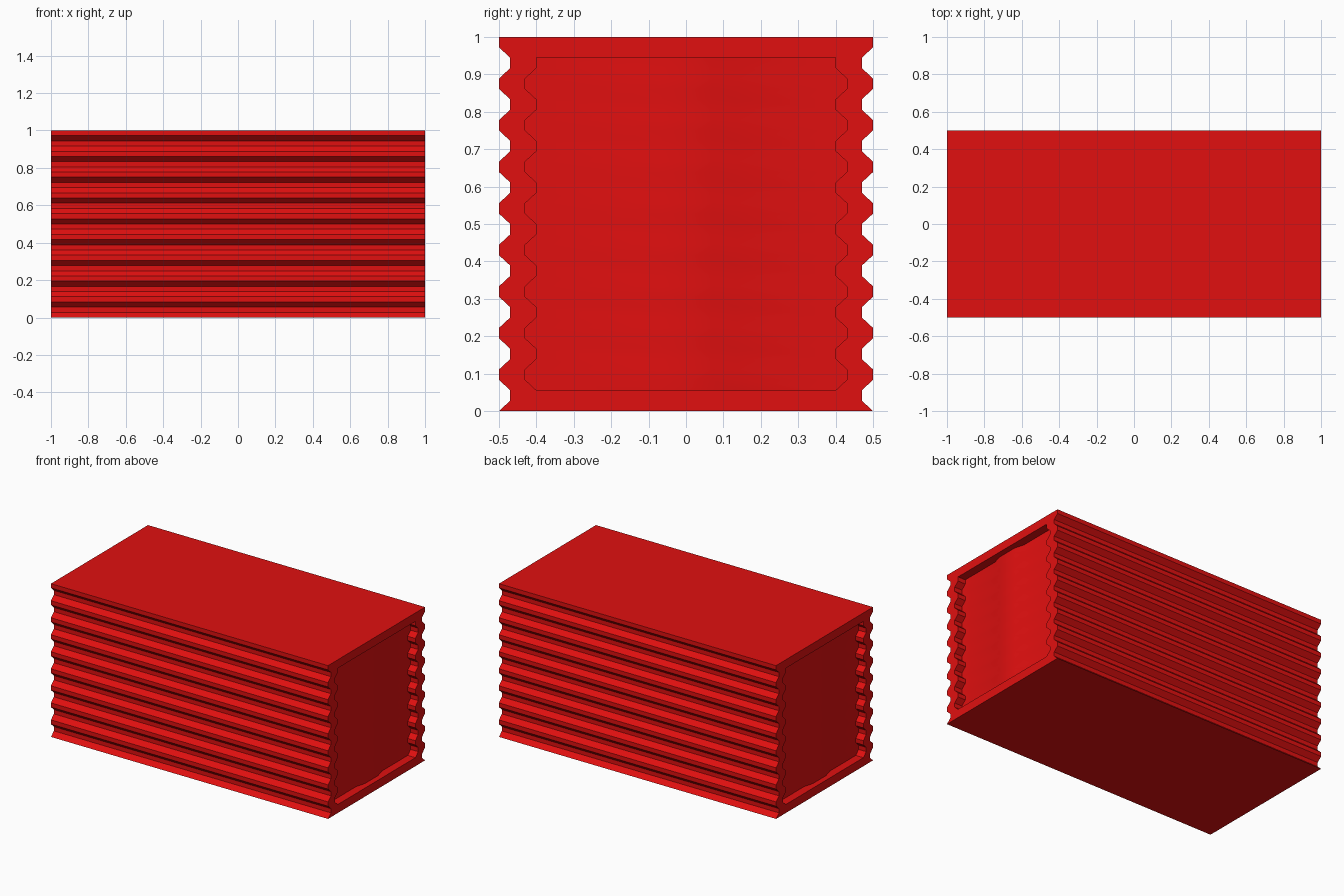
import bpy
import bmesh

cube = bpy.data.objects.get("Cube")
if cube:
    bpy.data.objects.remove(cube, do_unlink=True)

HALF_LENGTH = 1.0
STEPS = 36                # height divisions; four make one corrugation
FIRST, LAST = 2, 34       # divisions spanned by the end panels
RIM = 0.07                # width of the end frame
RECESS = 0.055            # depth of the end panels
RIDGE = 0.018             # height of the raised rib on each end panel
COLUMNS = [(-1, 0), (-1 / 3, 0), (-1 / 6, RIDGE), (1 / 6, RIDGE), (1 / 3, 0), (1, 0)]

red = bpy.data.materials.new("container_red")
red.use_nodes = True
colour = (0.75, 0.005, 0.005, 1)
red.diffuse_color = colour
red.node_tree.nodes["Principled BSDF"].inputs["Base Color"].default_value = colour


def height(k):
    return 1 - k / STEPS


def half_width(k):
    return 0.5 if k % 4 < 2 else 0.47


def make_object(name, bm):
    bmesh.ops.recalc_face_normals(bm, faces=bm.faces)
    mesh = bpy.data.meshes.new(name)
    bm.to_mesh(mesh)
    bm.free()
    mesh.materials.append(red)
    obj = bpy.data.objects.new(name, mesh)
    bpy.context.collection.objects.link(obj)
    bpy.ops.object.select_all(action="DESELECT")
    obj.select_set(True)
    bpy.context.view_layer.objects.active = obj
    bpy.ops.object.shade_smooth_by_angle(angle=0.52)


bm = bmesh.new()


def column(x, side, ks, inset=0.0):
    return {k: bm.verts.new((x, side * (half_width(k) - inset), height(k))) for k in ks}


# Corrugated side walls, roof and floor
outer = {(e, s): column(e * HALF_LENGTH, s, range(STEPS + 1)) for e in (-1, 1) for s in (-1, 1)}
for s in (-1, 1):
    a, b = outer[-1, s], outer[1, s]
    for k in range(STEPS):
        bm.faces.new((a[k], b[k], b[k + 1], a[k + 1]))
for k in (0, STEPS):
    bm.faces.new([outer[key][k] for key in ((-1, -1), (1, -1), (1, 1), (-1, 1))])

panel_rows = range(FIRST, LAST + 1)
for e in (-1, 1):
    # End frame around the recess
    inner = {s: column(e * HALF_LENGTH, s, panel_rows, RIM) for s in (-1, 1)}
    for s in (-1, 1):
        o, i = outer[e, s], inner[s]
        for k in range(FIRST, LAST):
            bm.faces.new((o[k], i[k], i[k + 1], o[k + 1]))
    for edge, rows in ((FIRST, range(FIRST + 1)), (LAST, range(STEPS, LAST - 1, -1))):
        loop = [outer[e, -1][k] for k in rows] + [inner[-1][edge], inner[1][edge]]
        bm.faces.new(loop + [outer[e, 1][k] for k in reversed(rows)])

    # Recessed panel with a raised vertical rib
    grid = {}
    for c, (t, rise) in enumerate(COLUMNS):
        for k in panel_rows:
            x = e * (HALF_LENGTH - RECESS + rise)
            grid[c, k] = bm.verts.new((x, t * (half_width(k) - RIM), height(k)))
    last = len(COLUMNS) - 1
    for c in range(last):
        for k in range(FIRST, LAST):
            bm.faces.new((grid[c, k], grid[c + 1, k], grid[c + 1, k + 1], grid[c, k + 1]))

    # Walls of the recess
    for s, c in ((-1, 0), (1, last)):
        for k in range(FIRST, LAST):
            bm.faces.new((inner[s][k], inner[s][k + 1], grid[c, k + 1], grid[c, k]))
    for k in (FIRST, LAST):
        bm.faces.new([inner[-1][k], inner[1][k]] + [grid[c, k] for c in range(last, -1, -1)])

make_object("container_body", bm)
